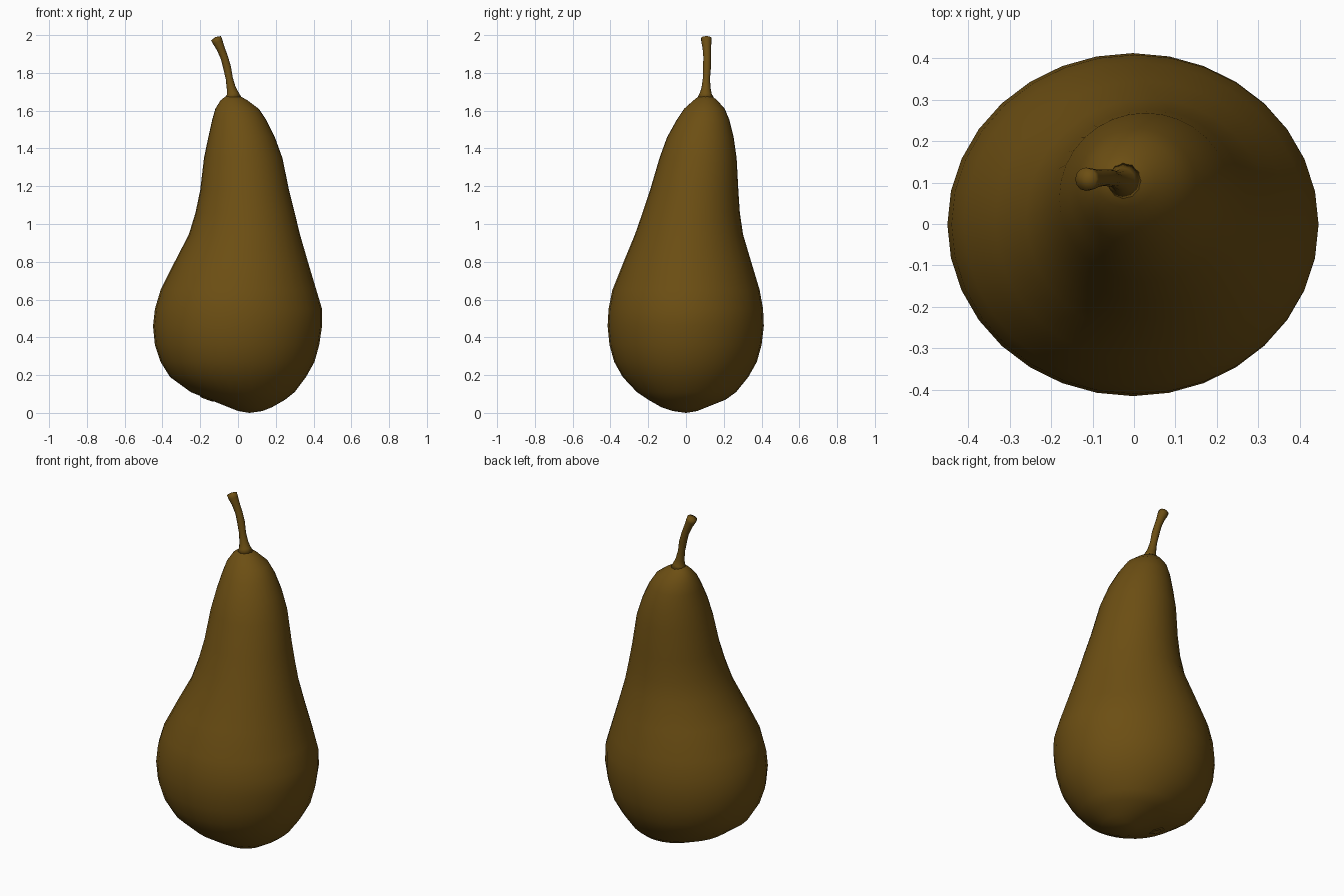
import bpy, bmesh, math
from mathutils import Vector

SIDES = 32
skin = bpy.data.materials.new("brown_pear_skin")
skin.diffuse_color = (0.15, 0.077, 0.0065, 1)


def loft(name, rings, start, end):
    """Skin a list of vertex rings and close both ends with a centre point."""
    bm = bmesh.new()
    loops = [[bm.verts.new(p) for p in r] for r in rings]
    n = len(loops[0])
    for a, b in zip(loops, loops[1:]):
        for i in range(n):
            j = (i + 1) % n
            bm.faces.new((a[i], a[j], b[j], b[i]))
    for loop, point in ((loops[0], start), (loops[-1], end)):
        c = bm.verts.new(point)
        for i in range(n):
            bm.faces.new((loop[i], loop[(i + 1) % n], c))
    bmesh.ops.recalc_face_normals(bm, faces=bm.faces)
    for f in bm.faces:
        f.smooth = True
    me = bpy.data.meshes.new(name)
    bm.to_mesh(me)
    bm.free()
    me.materials.append(skin)
    ob = bpy.data.objects.new(name, me)
    bpy.context.collection.objects.link(ob)
    return ob


# Body: lopsided elliptical sections (z, x min, x max, y min, y max)
sections = [
    (0.010, 0.00, 0.13, -0.07, 0.06), (0.030, -0.05, 0.18, -0.13, 0.11),
    (0.070, -0.15, 0.25, -0.20, 0.21), (0.110, -0.25, 0.30, -0.26, 0.265),
    (0.190, -0.36, 0.36, -0.335, 0.33), (0.270, -0.41, 0.405, -0.38, 0.375),
    (0.360, -0.44, 0.43, -0.405, 0.40), (0.460, -0.45, 0.445, -0.415, 0.412),
    (0.550, -0.44, 0.445, -0.41, 0.408), (0.650, -0.41, 0.415, -0.39, 0.39),
    (0.800, -0.335, 0.37, -0.33, 0.345), (0.945, -0.26, 0.328, -0.27, 0.302),
    (1.060, -0.225, 0.30, -0.23, 0.285), (1.180, -0.20, 0.27, -0.19, 0.277),
    (1.350, -0.18, 0.235, -0.14, 0.268), (1.460, -0.157, 0.195, -0.10, 0.252),
    (1.550, -0.137, 0.15, -0.05, 0.23), (1.610, -0.12, 0.11, -0.01, 0.205),
    (1.655, -0.092, 0.05, 0.04, 0.165), (1.680, -0.06, 0.005, 0.073, 0.135),
]
rings = []
for z, x0, x1, y0, y1 in sections:
    ring = []
    for i in range(SIDES):
        a = math.tau * i / SIDES
        ring.append(((x0 + x1) / 2 + (x1 - x0) / 2 * math.cos(a),
                     (y0 + y1) / 2 + (y1 - y0) / 2 * math.sin(a), z))
    rings.append(ring)
loft("pear_body", rings, (0.06, 0, 0), (-0.027, 0.104, 1.685))

# Stem: bent tube with a flared foot and a thicker cut tip (x, y, z, radius)
path = [
    (-0.026, 0.104, 1.665, 0.046), (-0.028, 0.104, 1.69, 0.032),
    (-0.036, 0.106, 1.72, 0.024), (-0.046, 0.108, 1.77, 0.019),
    (-0.058, 0.111, 1.83, 0.021), (-0.072, 0.112, 1.88, 0.020),
    (-0.092, 0.110, 1.93, 0.022), (-0.108, 0.108, 1.965, 0.027),
    (-0.116, 0.108, 1.984, 0.028),
]
pts = [Vector(p[:3]) for p in path]
rings = []
for i, p in enumerate(pts):
    d = (pts[min(i + 1, len(pts) - 1)] - pts[max(i - 1, 0)]).normalized()
    u = Vector((0, 1, 0)).cross(d).normalized()
    v = d.cross(u)
    rings.append([p + path[i][3] * (math.cos(math.tau * k / 12) * u
                                    + math.sin(math.tau * k / 12) * v)
                  for k in range(12)])
loft("pear_stem", rings, pts[0], pts[-1] + Vector((-0.003, 0, 0.006)))

# Calyx: small wrinkled ring of sepals under the fruit
normal = Vector((-0.35, 0, -1)).normalized()
u = Vector((0, 1, 0))
v = normal.cross(u)
centre = Vector((-0.16, 0, 0.078))
rings = []
for radius, height in ((0.050, -0.012), (0.036, 0.006), (0.026, 0.009), (0.014, 0.0)):
    ring = []
    for k in range(20):
        a = math.tau * k / 20
        r = radius * (1 + 0.15 * math.cos(5 * a))
        ring.append(centre + normal * height + u * r * math.cos(a) + v * r * math.sin(a))
    rings.append(ring)
loft("calyx", rings, centre - normal * 0.02, centre - normal * 0.004)
